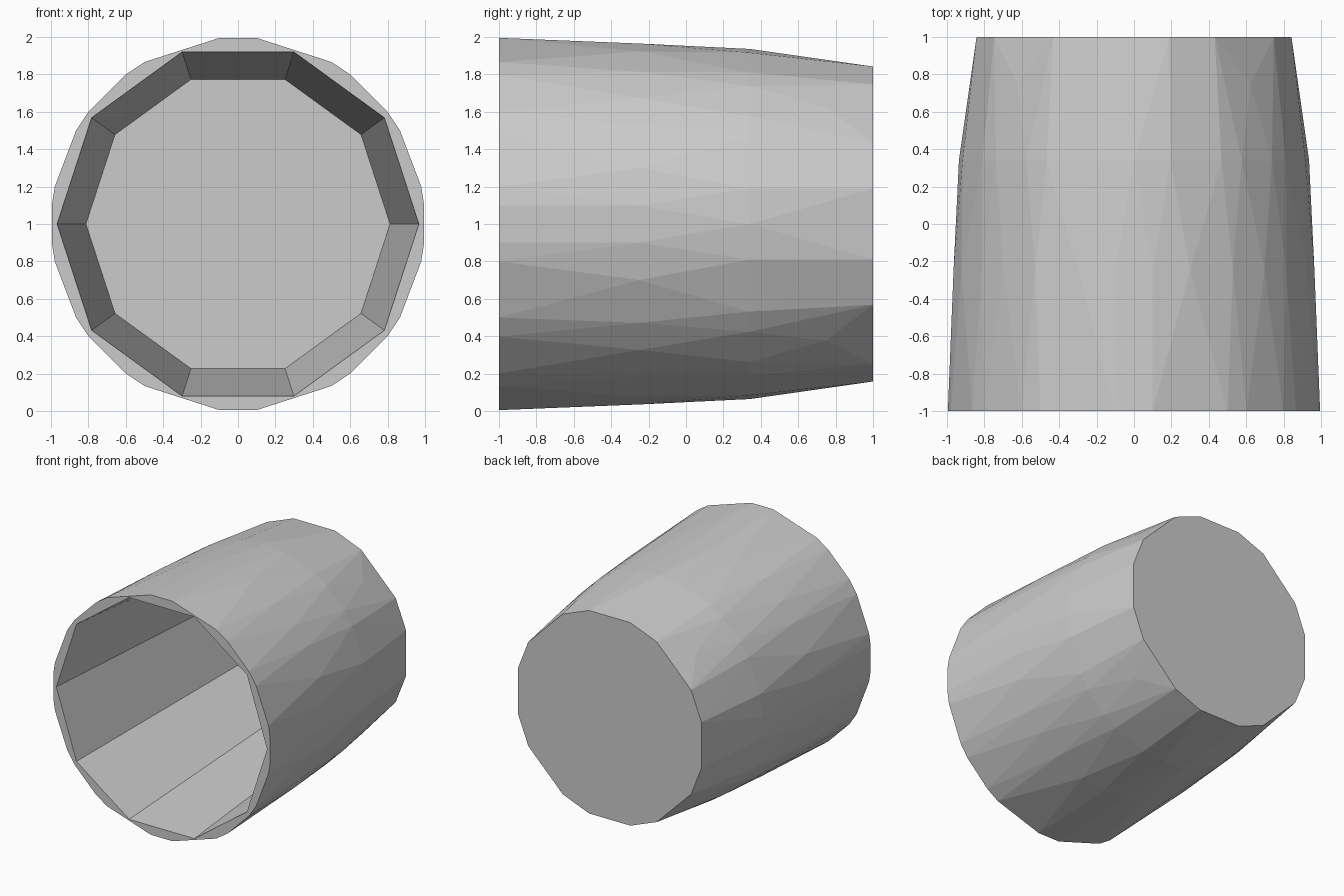
import bpy, bmesh, math

if "Cube" in bpy.data.objects:
    bpy.data.objects.remove(bpy.data.objects["Cube"])


def ring(y, r, quadrant):
    """Points on a circle about the y axis, quarter angles mirrored to all sides."""
    angles = {round(s * a + o, 2) % 360 for a in quadrant for s, o in ((1, 0), (-1, 0), (1, 180), (-1, 180))}
    return [(r * math.cos(math.radians(a)), y, 1 + r * math.sin(math.radians(a))) for a in sorted(angles)]


def hull_object(name, rings):
    """Convex faceted solid through the given rings."""
    bm = bmesh.new()
    for pts in rings:
        for p in pts:
            bm.verts.new(p)
    bmesh.ops.convex_hull(bm, input=bm.verts[:])
    bmesh.ops.dissolve_limit(bm, angle_limit=math.radians(0.3), verts=bm.verts[:], edges=bm.edges[:])
    bmesh.ops.recalc_face_normals(bm, faces=bm.faces[:])
    me = bpy.data.meshes.new(name)
    bm.to_mesh(me)
    bm.free()
    ob = bpy.data.objects.new(name, me)
    bpy.context.collection.objects.link(ob)
    return ob


# Irregular faceted outer body, tapering to the closed back
body = hull_object("cup_body", [
    ring(-1.0, 1.0, (5.7, 11.5, 30, 37, 53, 60, 84.3)),
    ring(-0.25, 0.97, (5.9, 18, 33, 44, 57, 72, 84.1)),
    ring(0.34, 0.936, (0, 11.7, 30, 38, 52, 60, 78, 90)),
    ring(0.75, 0.881, (6.5, 12.4, 28, 45, 62, 77.6, 83.5)),
    ring(1.0, 0.863, (12.7, 30, 60, 77.3)),
])

# Ten-sided tapered cavity, extended a little past the open front
FLOOR_Y, R_FRONT, R_FLOOR = 0.97, 0.967, 0.813
slope = (R_FRONT - R_FLOOR) / (FLOOR_Y + 1)
cutter = hull_object("cavity_cutter", [
    ring(-1.1, R_FRONT + 0.1 * slope, (0, 36, 72)),
    ring(FLOOR_Y, R_FLOOR, (0, 36, 72)),
])
cutter.hide_render = True

# Hollow the body, then drop the cutter
mod = body.modifiers.new("hollow", 'BOOLEAN')
mod.operation = 'DIFFERENCE'
mod.solver = 'EXACT'
mod.object = cutter
bpy.context.view_layer.objects.active = body
bpy.ops.object.modifier_apply(modifier=mod.name)
bpy.data.objects.remove(cutter)
